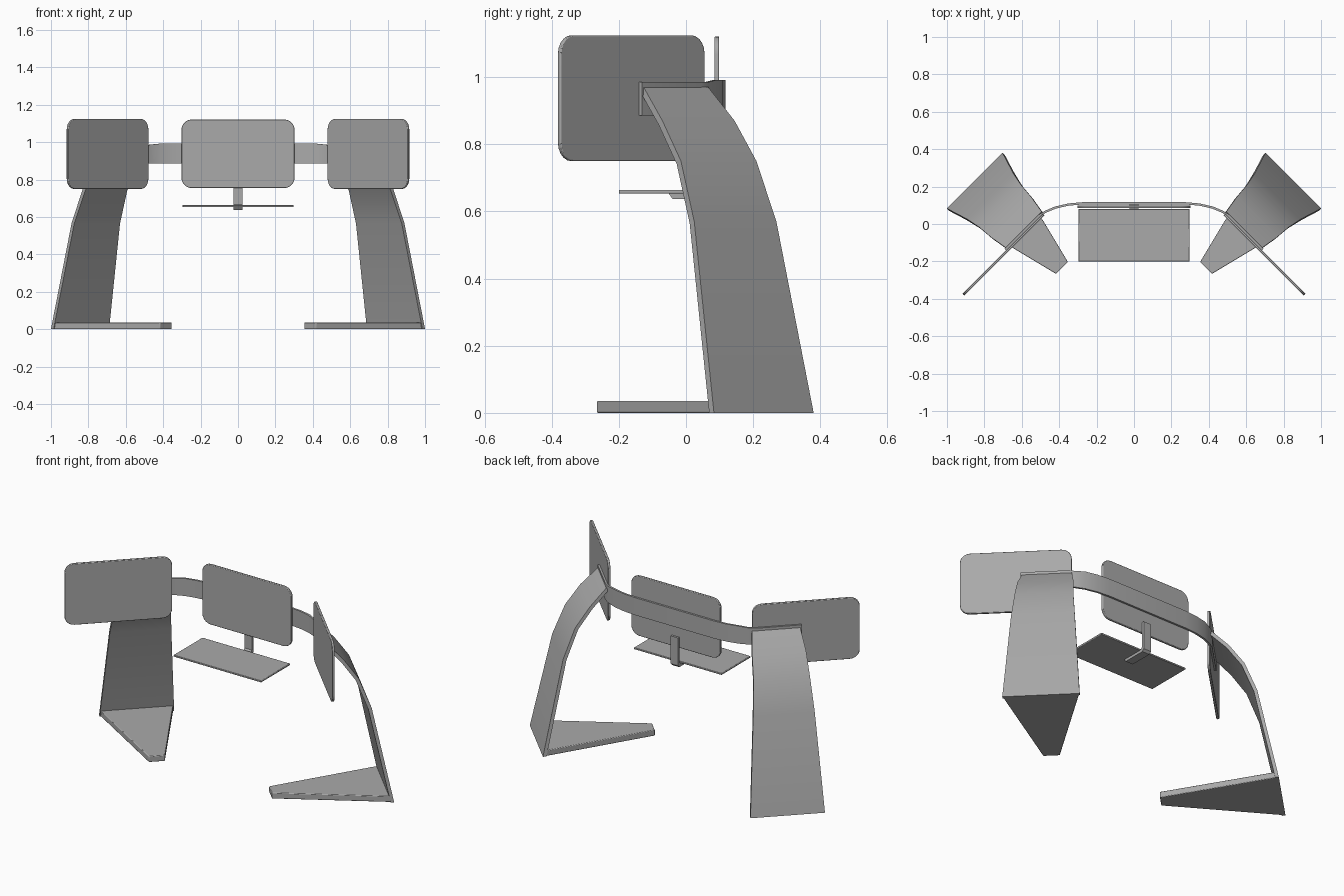
import bpy, bmesh, math
from mathutils import Vector

cube = bpy.data.objects.get("Cube")
if cube:
    bpy.data.objects.remove(cube, do_unlink=True)

GREY = (0.4, 0.4, 0.4, 1)
grey = bpy.data.materials.new("satin_grey")
grey.use_nodes = True
grey.diffuse_color = GREY
grey.node_tree.nodes["Principled BSDF"].inputs["Base Color"].default_value = GREY


def loft(name, rings, bevel=0.0):
    """Skin a row of matching closed rings and cap both ends."""
    bm = bmesh.new()
    rows = [[bm.verts.new(p) for p in ring] for ring in rings]
    n = len(rows[0])
    for a, b in zip(rows, rows[1:]):
        for i in range(n):
            j = (i + 1) % n
            bm.faces.new((a[i], a[j], b[j], b[i]))
    bm.faces.new(rows[0])
    bm.faces.new(rows[-1])
    bmesh.ops.recalc_face_normals(bm, faces=bm.faces)
    mesh = bpy.data.meshes.new(name)
    bm.to_mesh(mesh)
    bm.free()
    mesh.materials.append(grey)
    obj = bpy.data.objects.new(name, mesh)
    bpy.context.collection.objects.link(obj)
    if bevel:
        mod = obj.modifiers.new("edge_round", "BEVEL")
        mod.width, mod.segments = bevel, 2
        mod.limit_method, mod.angle_limit = "ANGLE", math.radians(50)
    bpy.ops.object.select_all(action="DESELECT")
    obj.select_set(True)
    bpy.context.view_layer.objects.active = obj
    bpy.ops.object.shade_smooth_by_angle(angle=math.radians(30))
    return obj


def box(name, lo, hi, bevel=0.0):
    rings = [[(lo[0], lo[1], z), (hi[0], lo[1], z), (hi[0], hi[1], z), (lo[0], hi[1], z)]
             for z in (lo[2], hi[2])]
    return loft(name, rings, bevel)


def screen(name, centre, along, width, height, thick, radius=0.055):
    """Upright slab with rounded corners."""
    along = Vector(along).normalized()
    normal = along.cross(Vector((0, 0, 1)))
    outline = []
    for k, (sx, sz) in enumerate(((1, 1), (-1, 1), (-1, -1), (1, -1))):
        for step in range(6):
            a = math.radians(90 * k + 18 * step)
            outline.append((sx * (width / 2 - radius) + radius * math.cos(a),
                            sz * (height / 2 - radius) + radius * math.sin(a)))
    rings = [[Vector(centre) + along * u + normal * d + Vector((0, 0, w)) for u, w in outline]
             for d in (-thick / 2, thick / 2)]
    return loft(name, rings, 0.003)


def diagonal(side, u, v, z):
    """Stand space: u runs outward from the toe, v runs across it."""
    r = math.sqrt(0.5)
    return (side * (0.385 + r * (u + v)), -0.235 + r * (u - v), z)


# Screens
screen("centre_screen", (0, 0.092, 0.938), (1, 0, 0), 0.605, 0.367, 0.014)
for side, label in ((1, "left"), (-1, "right")):
    screen(label + "_screen", (side * 0.6975, -0.163, 0.937), (side, -1, 0), 0.607, 0.375, 0.014)

    # Curved leg: (outward, height, half width, lean in degrees)
    rows = [(0.66, 0, 0.21, 0), (0.54, 0.57, 0.173, 17), (0.47, 0.75, 0.159, 28),
            (0.385, 0.87, 0.152, 40), (0.29, 0.97, 0.136, 45)]
    rings = []
    for u, z, w, lean in rows:
        a = math.radians(lean)
        ui, zi = u - 0.02 * math.cos(a), z - 0.02 * math.sin(a)
        rings.append([diagonal(side, u, -w, z), diagonal(side, u, w, z),
                      diagonal(side, ui, w, zi), diagonal(side, ui, -w, zi)])
    loft(label + "_leg", rings)

    # Tapered foot
    loft(label + "_foot", [[diagonal(side, 0, -0.045, z), diagonal(side, 0, 0.045, z),
                            diagonal(side, 0.65, 0.207, z), diagonal(side, 0.65, -0.207, z)]
                           for z in (0, 0.036)], 0.004)

# Curved cross band joining the legs behind the screens
half = [(0.27, 0.111), (0.35, 0.104), (0.42, 0.088), (0.475, 0.065), (0.51, 0.042), (0.688, -0.136)]
path = [Vector((-x, y)) for x, y in reversed(half)] + [Vector(p) for p in half]
rings = []
for i, p in enumerate(path):
    t = (path[min(i + 1, len(path) - 1)] - path[max(i - 1, 0)]).normalized()
    n = Vector((-t.y, t.x)) * 0.006
    top = 0.992 if abs(p.x) < 0.45 else 0.986
    rings.append([(*(p + n), 0.885), (*(p + n), top), (*(p - n), top), (*(p - n), 0.885)])
loft("cross_band", rings)

# Keyboard tray and its bent bracket
box("keyboard_tray", (-0.297, -0.2, 0.653), (0.297, 0.08, 0.664), 0.003)
bracket = [(0.112, 0.82), (0.112, 0.65), (0.1, 0.637), (-0.04, 0.637), (-0.052, 0.654),
           (0.085, 0.654), (0.098, 0.666), (0.098, 0.82)]
loft("tray_bracket", [[(x, y, z) for y, z in bracket] for x in (-0.025, 0.025)])
